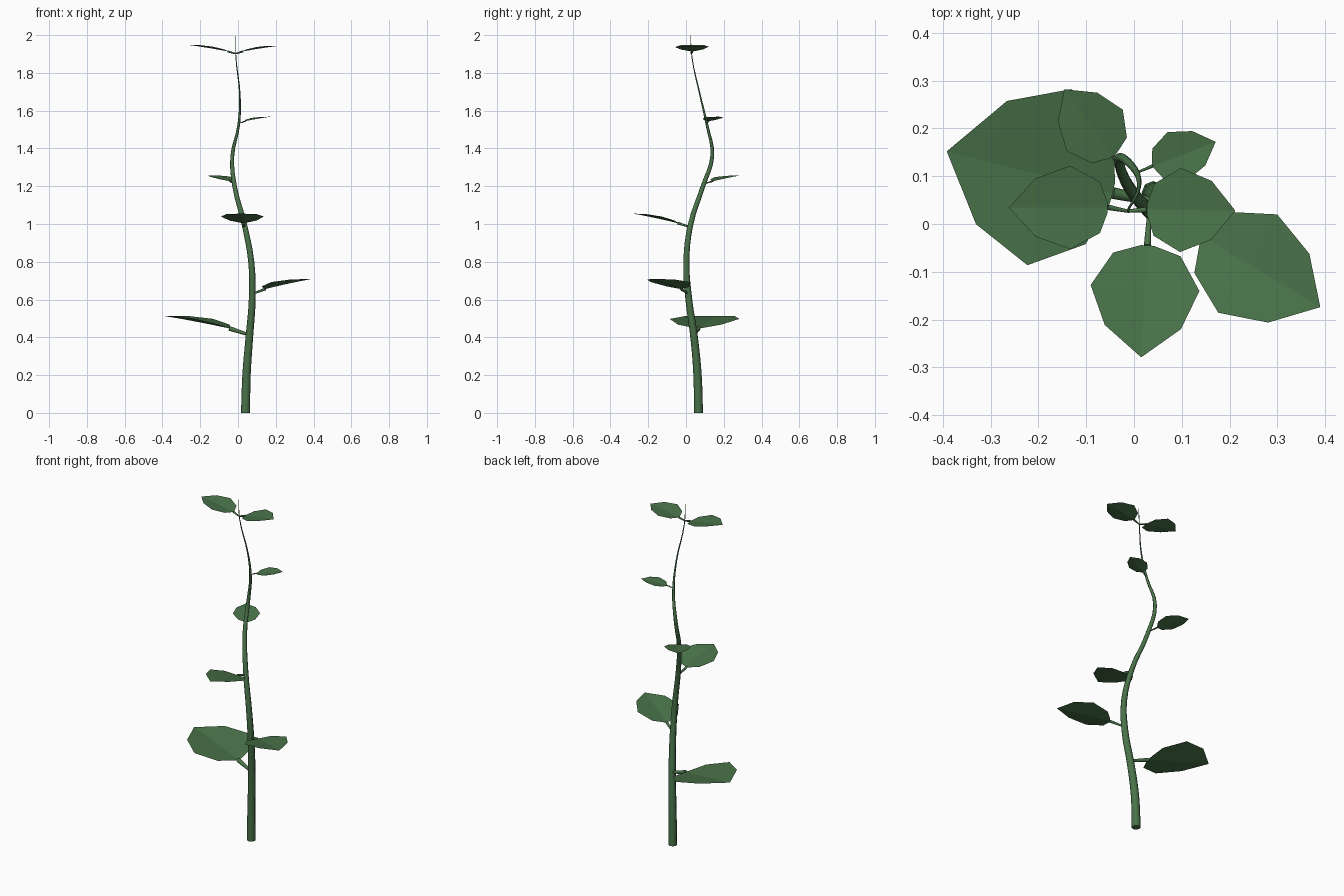
import bpy, bmesh
from math import radians
from mathutils import Vector

cube = bpy.data.objects.get("Cube")
if cube:
    bpy.data.objects.remove(cube, do_unlink=True)

green = bpy.data.materials.new("leaf_green")
green.use_nodes = True
green.diffuse_color = (0.067, 0.17, 0.067, 1)
green.node_tree.nodes["Principled BSDF"].inputs["Base Color"].default_value = green.diffuse_color


def tube(name, points, radii, steps):
    """Smooth tapered tube through the points, turned into a mesh."""
    curve = bpy.data.curves.new(name, "CURVE")
    curve.dimensions = "3D"
    curve.bevel_depth = 1
    curve.bevel_resolution = 2
    curve.resolution_u = steps
    curve.use_fill_caps = True
    spline = curve.splines.new("BEZIER")
    spline.bezier_points.add(len(points) - 1)
    for p, co, r in zip(spline.bezier_points, points, radii):
        p.co, p.radius = co, r
        p.handle_left_type = p.handle_right_type = "AUTO"
    curve.materials.append(green)
    obj = bpy.data.objects.new(name, curve)
    bpy.context.collection.objects.link(obj)
    bpy.ops.object.select_all(action="DESELECT")
    obj.select_set(True)
    bpy.context.view_layer.objects.active = obj
    bpy.ops.object.convert(target="MESH")
    # Weld the end caps so only their rims stay sharp
    bm = bmesh.new()
    bm.from_mesh(obj.data)
    bmesh.ops.remove_doubles(bm, verts=bm.verts, dist=0.00005)
    bm.to_mesh(obj.data)
    bm.free()
    bpy.ops.object.shade_smooth_by_angle(angle=radians(65))


# Outline of half a leaf: (fraction of length, fraction of half width)
OUTLINE = [(0, 0.12), (0.08, 0.62), (0.38, 1), (0.73, 0.7)]


def leaf(name, base, tip, half_width):
    """Faceted leaf sheet, folded up a little on both sides of the midrib."""
    base, tip = Vector(base), Vector(tip)
    axis = tip - base
    side = Vector((-axis.y, axis.x, 0)).normalized()
    bm = bmesh.new()
    rows = []
    for t, w in OUTLINE:
        mid = base + axis * t
        mid.z += 0.03 * axis.length * t * (1 - t)
        w *= half_width
        lift = Vector((0, 0, 0.12 * w))
        rows.append([bm.verts.new(p) for p in (mid - side * w + lift, mid, mid + side * w + lift)])
    end = bm.verts.new(tip)
    for a, b in zip(rows, rows[1:]):
        for i in range(2):
            bm.faces.new((a[i], b[i], b[i + 1], a[i + 1]))
    for i in range(2):
        bm.faces.new((rows[-1][i], end, rows[-1][i + 1]))
    bmesh.ops.recalc_face_normals(bm, faces=bm.faces)
    if sum(f.normal.z for f in bm.faces) < 0:
        bmesh.ops.reverse_faces(bm, faces=bm.faces)
    mesh = bpy.data.meshes.new(name)
    bm.to_mesh(mesh)
    bm.free()
    mesh.materials.append(green)
    bpy.context.collection.objects.link(bpy.data.objects.new(name, mesh))


# Winding stem: x, y, z, radius
STEM = [
    (0.04, 0.066, 0, 0.024), (0.045, 0.061, 0.2, 0.022), (0.06, 0.043, 0.4, 0.02),
    (0.075, 0.015, 0.6, 0.018), (0.07, 0.002, 0.8, 0.016), (0.033, 0.025, 1, 0.014),
    (-0.018, 0.09, 1.2, 0.012), (-0.03, 0.139, 1.36, 0.01), (0.003, 0.112, 1.52, 0.007),
    (0.01, 0.075, 1.68, 0.004), (-0.011, 0.032, 1.88, 0.0025), (-0.013, 0.024, 2, 0.001),
]
tube("stem", [p[:3] for p in STEM], [p[3] for p in STEM], 4)

# Leaves: stem joint, leaf base, leaf tip, half width
LEAVES = {
    "lowest_right": ((0.06, 0.043, 0.413), (-0.045, 0.065, 0.447), (-0.392, 0.152, 0.513), 0.19),
    "low_left": ((0.076, 0.012, 0.63), (0.145, -0.027, 0.656), (0.39, -0.174, 0.709), 0.12),
    "middle_front": ((0.032, 0.02, 0.985), (0.028, -0.045, 1.005), (0.015, -0.279, 1.055), 0.114),
    "middle_back": ((-0.02, 0.095, 1.213), (-0.043, 0.143, 1.227), (-0.146, 0.282, 1.256), 0.073),
    "upper_left": ((0.005, 0.107, 1.533), (0.04, 0.122, 1.545), (0.171, 0.172, 1.568), 0.055),
    "top_right": ((-0.013, 0.027, 1.902), (-0.055, 0.035, 1.914), (-0.262, 0.034, 1.948), 0.087),
    "top_left": ((-0.013, 0.027, 1.902), (0.027, 0.03, 1.914), (0.212, 0.028, 1.943), 0.088),
}
for name, (joint, base, tip, half_width) in LEAVES.items():
    leaf(name + "_leaf", base, tip, half_width)
    # Leaf stalk widens towards the blade
    tube(name + "_stalk", [joint, base], [0.04 * half_width, 0.065 * half_width], 2)
